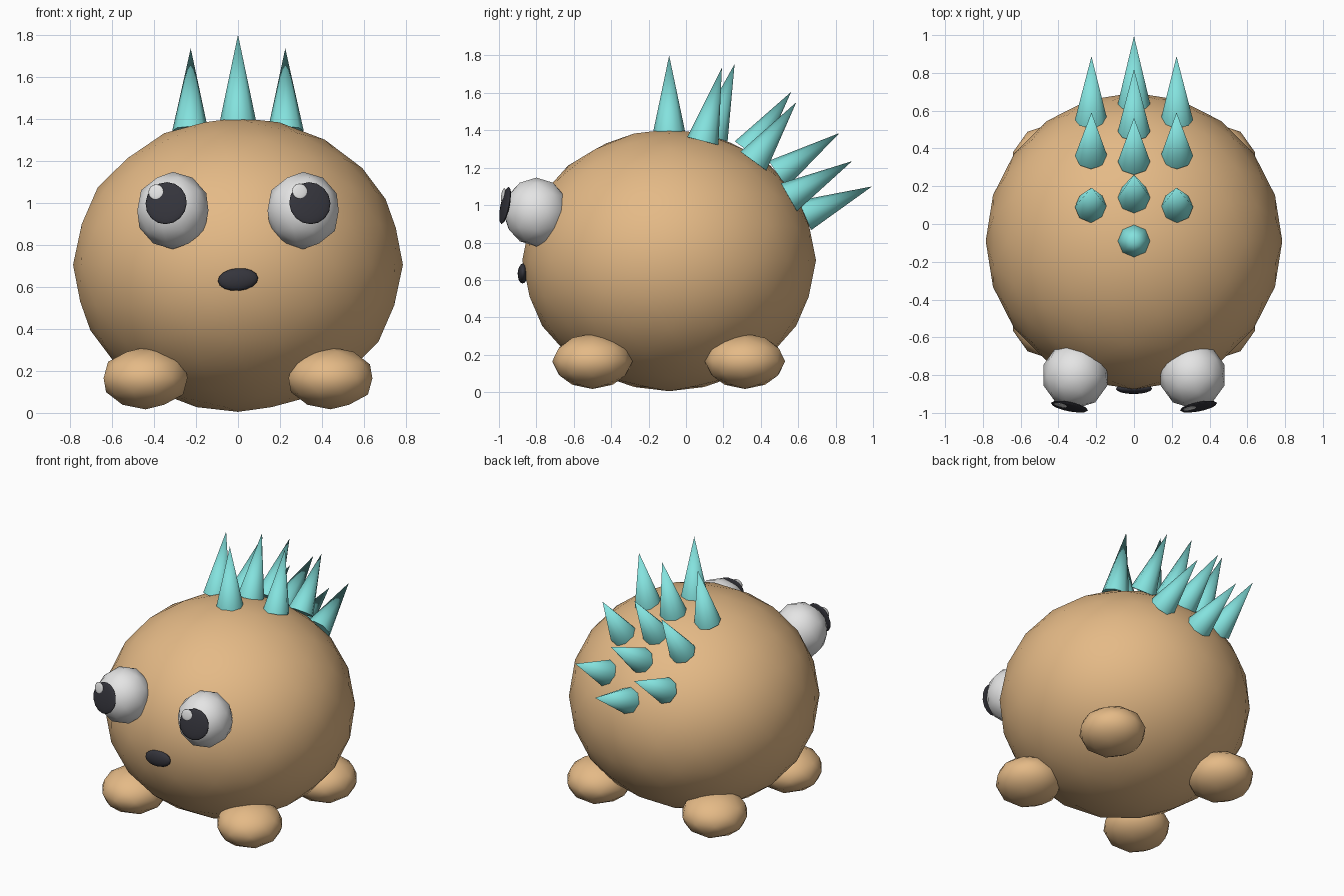
import bpy
import math
from mathutils import Vector

cube = bpy.data.objects.get("Cube")
if cube:
    bpy.data.objects.remove(cube, do_unlink=True)


def make_material(name, rgb):
    mat = bpy.data.materials.new(name)
    mat.use_nodes = True
    color = (*rgb, 1.0)
    mat.diffuse_color = color
    mat.node_tree.nodes["Principled BSDF"].inputs["Base Color"].default_value = color
    return mat


TAN = make_material("tan", (0.78, 0.49, 0.24))
WHITE = make_material("white", (0.78, 0.78, 0.78))
DARK = make_material("charcoal", (0.035, 0.035, 0.045))
TEAL = make_material("teal", (0.23, 0.76, 0.73))


def finish(name, mat, angle):
    obj = bpy.context.object
    obj.name = name
    obj.data.materials.append(mat)
    bpy.ops.object.shade_smooth_by_angle(angle=math.radians(angle))
    return obj


def ball(name, mat, center, radii, detail):
    bpy.ops.mesh.primitive_ico_sphere_add(subdivisions=detail, radius=1, location=center)
    bpy.context.object.scale = radii
    return finish(name, mat, 60)


def disc(name, mat, center, radii, normal, roll=0.0):
    """Flattened ball whose thin axis follows the normal."""
    bpy.ops.mesh.primitive_uv_sphere_add(segments=16, ring_count=8, radius=1, location=center)
    obj = bpy.context.object
    obj.scale = radii
    turn = Vector(normal).to_track_quat('Z', 'Y')
    obj.rotation_euler = (turn @ Vector((0, 0, 1)).to_track_quat('Z', 'Y')).to_euler()
    obj.rotation_euler.rotate_axis('Z', roll)
    return finish(name, mat, 80)


def spike(name, base, tip):
    """Eight-sided cone from base to tip."""
    base, tip = Vector(base), Vector(tip)
    axis = tip - base
    bpy.ops.mesh.primitive_cone_add(vertices=8, radius1=0.086, radius2=0,
                                    depth=axis.length, location=(base + tip) / 2)
    bpy.context.object.rotation_euler = axis.to_track_quat('Z', 'Y').to_euler()
    finish(name, TEAL, 50)


# Body
ball("body", TAN, (0, -0.09, 0.705), (0.785, 0.785, 0.7), 3)

# Feet, eyes and pupils on both sides
for side, label in ((1, "left"), (-1, "right")):
    for y, place in ((-0.5, "front"), (0.315, "back")):
        ball(f"{place}_{label}_foot", TAN, (side * 0.44, y, 0.165), (0.21, 0.215, 0.148), 2)

    ball(f"{label}_eye", WHITE, (side * 0.31, -0.8, 0.963), (0.178, 0.178, 0.184), 2)

    gaze = Vector((side * 0.2, -1, 0.2)).normalized()
    pupil = Vector((side * 0.342, -0.967, 0.998))
    disc(f"{label}_pupil", DARK, pupil, (0.1, 0.102, 0.016), gaze)

    # Glint lies on the pupil, up and to the same side on both eyes
    offset = Vector((-0.05, 0, 0.055))
    offset -= gaze * offset.dot(gaze)
    disc(f"{label}_glint", WHITE, pupil + offset + gaze * 0.012, (0.037, 0.037, 0.007), gaze)

# Nose
disc("nose", DARK, (0, -0.872, 0.635), (0.096, 0.054, 0.028), (0, -1, 0.05), math.radians(5))

# Spikes down the middle, as (y, z) of base and tip
middle = [((-0.09, 1.39), (-0.09, 1.8)),
          ((0.14, 1.365), (0.26, 1.755)),
          ((0.33, 1.29), (0.562, 1.605)),
          ((0.49, 1.165), (0.82, 1.385)),
          ((0.635, 0.945), (0.995, 1.1))]
for i, (base, tip) in enumerate(middle, 1):
    spike(f"middle_spike_{i}", (0, *base), (0, *tip))

# Spikes in the two side rows
flank = [((0.09, 1.342), (0.192, 1.735)),
         ((0.36, 1.235), (0.59, 1.55)),
         ((0.55, 1.042), (0.888, 1.235))]
for side, label in ((1, "left"), (-1, "right")):
    for i, (base, tip) in enumerate(flank, 1):
        spike(f"{label}_spike_{i}", (side * 0.227, *base), (side * 0.225, *tip))
